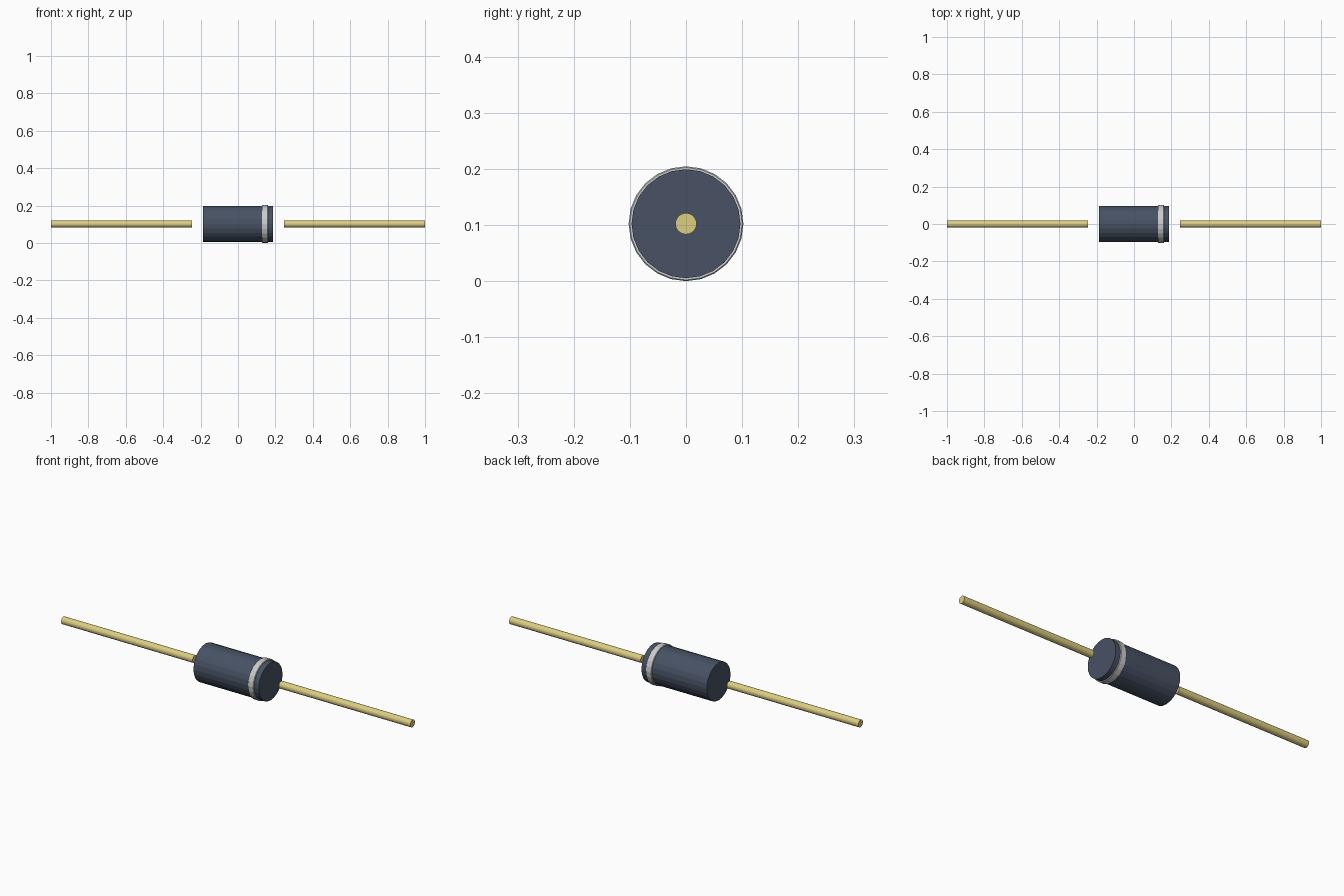
import bpy
import math

if "Cube" in bpy.data.objects:
    bpy.data.objects.remove(bpy.data.objects["Cube"])

AXIS_Z = 0.1025   # height of the centre line
SIDES = 24


def material(name, rgb):
    m = bpy.data.materials.new(name)
    m.diffuse_color = (*rgb, 1.0)
    m.use_nodes = True
    m.node_tree.nodes["Principled BSDF"].inputs["Base Color"].default_value = m.diffuse_color
    return m


def rod(name, x0, x1, radius, mat, sides=SIDES, chamfer=0.0):
    """Flat-sided cylinder lying along x from x0 to x1."""
    bpy.ops.mesh.primitive_cylinder_add(
        vertices=sides, radius=radius, depth=x1 - x0,
        location=((x0 + x1) / 2, 0, AXIS_Z), rotation=(0, math.pi / 2, 0))
    ob = bpy.context.object
    ob.name = name
    ob.data.materials.append(mat)
    if chamfer:
        bev = ob.modifiers.new("chamfer", 'BEVEL')
        bev.width = chamfer
        bev.segments = 1
        bev.limit_method = 'ANGLE'
        bev.angle_limit = math.radians(40)
    return ob


casing = material("dark_blue_casing", (0.065, 0.085, 0.13))
brass = material("brass", (0.72, 0.61, 0.22))
pale = material("pale_band", (0.75, 0.75, 0.74))

# Casing and its polarity band near the right end
rod("body", -0.187, 0.187, 0.097, casing)
rod("polarity_band", 0.127, 0.160, 0.1023, pale, chamfer=0.002)

# Wire leads, each stopping just short of the casing
rod("left_lead", -1.0, -0.247, 0.019, brass)
rod("right_lead", 0.247, 1.0, 0.019, brass)
